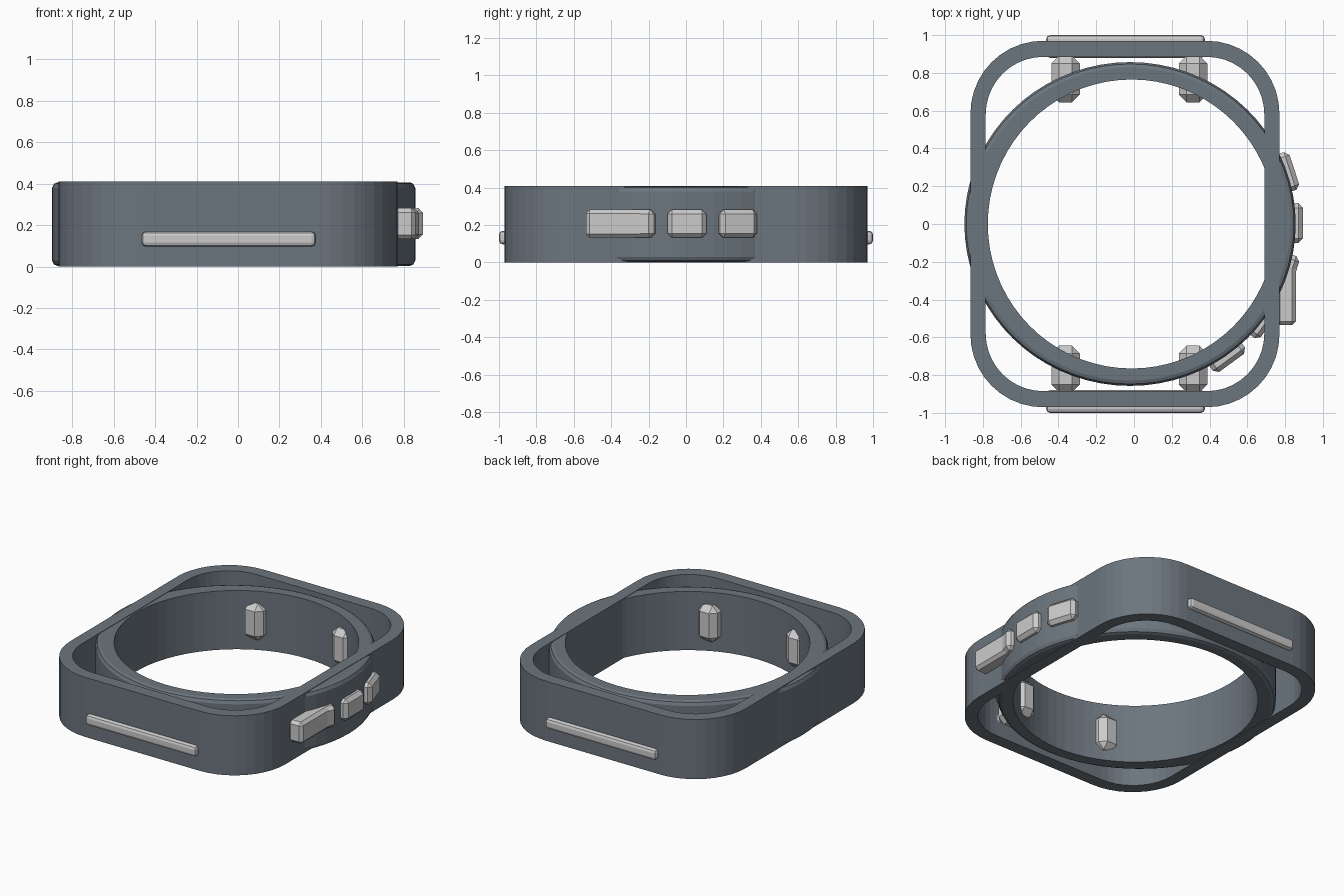
import bpy, bmesh, math
from mathutils import Matrix, Vector

if "Cube" in bpy.data.objects:
    bpy.data.objects.remove(bpy.data.objects["Cube"])

slate = bpy.data.materials.new("slate")
slate.diffuse_color = (0.15, 0.18, 0.21, 1)
slate.use_nodes = True
slate.node_tree.nodes["Principled BSDF"].inputs["Base Color"].default_value = slate.diffuse_color


def finish(name, bm, mat=None):
    bmesh.ops.recalc_face_normals(bm, faces=bm.faces)
    me = bpy.data.meshes.new(name)
    bm.to_mesh(me)
    bm.free()
    ob = bpy.data.objects.new(name, me)
    bpy.context.collection.objects.link(ob)
    if mat:
        me.materials.append(mat)
    return ob


def bridge_loops(name, loops, mat):
    """Skin a closed tube through a cyclic series of equal-length loops."""
    bm = bmesh.new()
    rows = [[bm.verts.new(p) for p in lp] for lp in loops]
    n = len(rows[0])
    for k, a in enumerate(rows):
        b = rows[(k + 1) % len(rows)]
        for i in range(n):
            j = (i + 1) % n
            bm.faces.new((a[i], a[j], b[j], b[i]))
    return finish(name, bm, mat)


def rounded_rect(x0, x1, y0, y1, r, z, seg=10):
    pts = []
    corners = [(x1 - r, y1 - r), (x0 + r, y1 - r), (x0 + r, y0 + r), (x1 - r, y0 + r)]
    for q, (cx, cy) in enumerate(corners):
        for s in range(seg + 1):
            a = math.pi / 2 * (q + s / seg)
            pts.append((cx + r * math.cos(a), cy + r * math.sin(a), z))
    return pts


def ellipse(cx, rx, ry, z, n=72):
    return [(cx + rx * math.cos(2 * math.pi * i / n),
             ry * math.sin(2 * math.pi * i / n), z) for i in range(n)]


def block(name, centre, size, bevel, angle=0.0, seg=1):
    bm = bmesh.new()
    bmesh.ops.create_cube(bm, size=1)
    bmesh.ops.scale(bm, vec=Vector(size), verts=bm.verts)
    bmesh.ops.bevel(bm, geom=bm.edges[:], offset=bevel, segments=seg,
                    profile=0.5, affect='EDGES')
    bmesh.ops.transform(bm, verts=bm.verts,
                        matrix=Matrix.Translation(centre) @ Matrix.Rotation(angle, 4, 'Z'))
    return finish(name, bm)


# Rounded square outer frame
H = 0.41
outer = (-0.866, 0.77, -0.97, 0.97, 0.385)
inner = (-0.785, 0.69, -0.885, 0.885, 0.305)
bridge_loops("outer_frame", [rounded_rect(*outer, 0), rounded_rect(*outer, H),
                             rounded_rect(*inner, H), rounded_rect(*inner, 0)], slate)

# Inner ring with softened outer edges
cx = -0.021
profile = [(0, 0.03), (0, H - 0.03), (-0.01, H - 0.01), (-0.028, H - 0.003)]
loops = [ellipse(cx, 0.877 + d, 0.857 + d, z) for d, z in profile]
loops += [ellipse(-0.012, 0.762, 0.765, H - 0.003), ellipse(-0.012, 0.762, 0.765, 0.003)]
loops += [ellipse(cx, 0.877 + d, 0.857 + d, z)
          for d, z in [(-0.028, 0.003), (-0.01, 0.01)]]
bridge_loops("inner_ring", loops, slate)

# Rails and lugs, mirrored front to back
for side, s in (("front", -1), ("back", 1)):
    block(f"{side}_rail", (-0.045, s * 0.94, 0.133), (0.84, 0.12, 0.072), 0.02, seg=2)
    for tag, x in (("left", -0.362), ("right", 0.313)):
        block(f"{side}_{tag}_lug", (x, s * 0.767, 0.2), (0.15, 0.245, 0.25), 0.04)

# Keys spaced around the ring
for k, deg in enumerate((18, 0, -18, -36, -54)):
    a = math.radians(deg)
    block(f"ring_key_{k + 1}",
          (cx + 0.87 * math.cos(a), 0.005 + 0.87 * math.sin(a), 0.207),
          (0.09, 0.21, 0.15), 0.024, a)

# Long side key on the frame
block("long_side_key", (0.805, -0.365, 0.207), (0.105, 0.34, 0.15), 0.02)
